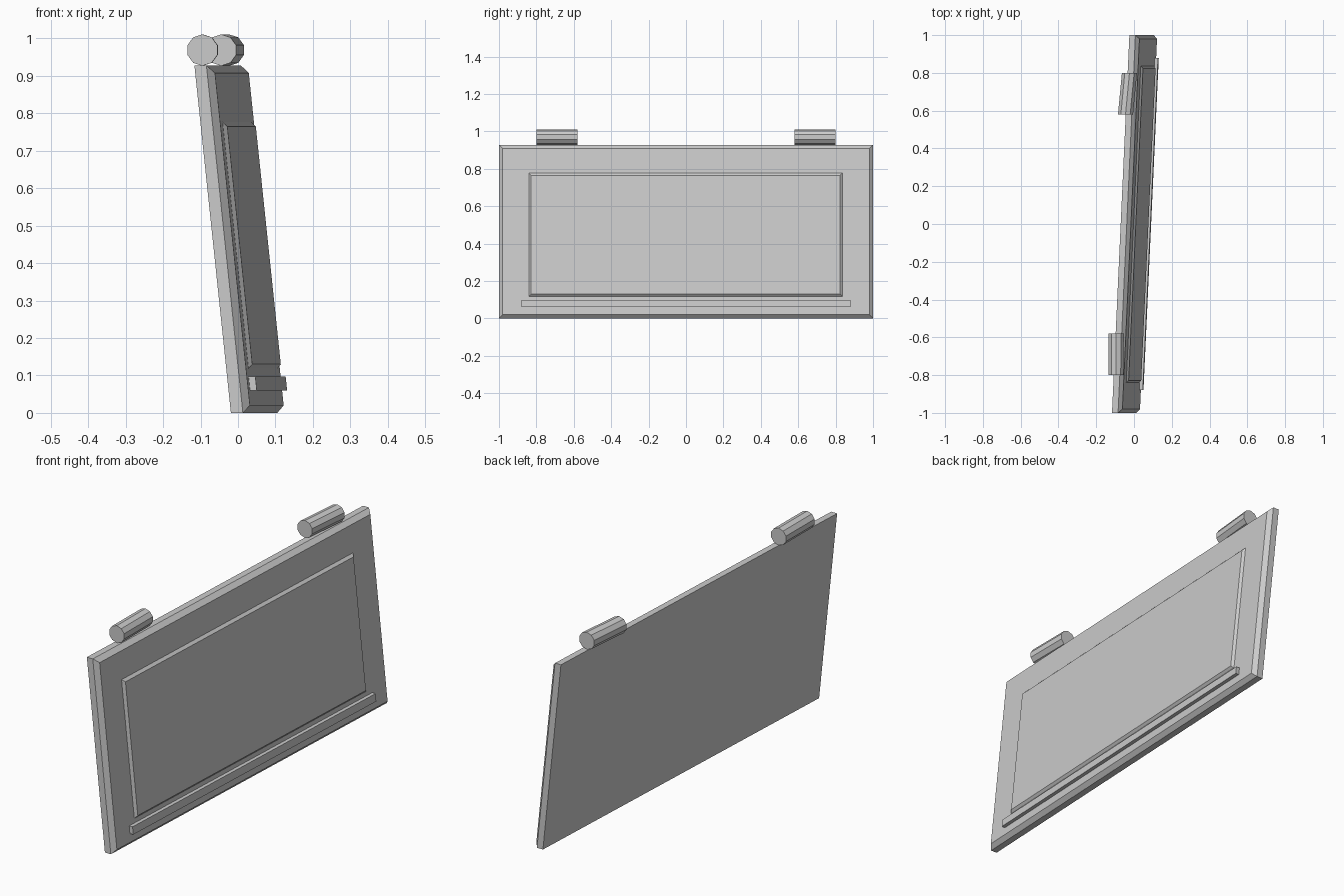
import bpy, bmesh, math
from mathutils import Vector

if "Cube" in bpy.data.objects:
    bpy.data.objects.remove(bpy.data.objects["Cube"])

LEAN, YAW = 0.105, 0.046   # lean back per unit height, swing per unit width


def board_point(depth, y, z):
    """Point on the leaning board; depth is measured from its back face."""
    return Vector((-0.019 + depth + YAW * (y + 1) - LEAN * z, y, z))


def make_object(name, bm):
    bmesh.ops.recalc_face_normals(bm, faces=bm.faces[:])
    mesh = bpy.data.meshes.new(name)
    bm.to_mesh(mesh)
    bm.free()
    obj = bpy.data.objects.new(name, mesh)
    bpy.context.collection.objects.link(obj)
    return obj


def loft(name, rings):
    """Bridge matching rings of points and cap both ends."""
    bm = bmesh.new()
    loops = [[bm.verts.new(p) for p in ring] for ring in rings]
    n = len(loops[0])
    for a, b in zip(loops, loops[1:]):
        for i in range(n):
            j = (i + 1) % n
            bm.faces.new((a[i], a[j], b[j], b[i]))
    bm.faces.new(loops[0][::-1])
    bm.faces.new(loops[-1])
    return make_object(name, bm)


def plate(name, y0, y1, z0, z1, steps):
    """Rectangular plate; steps are (depth, inset) pairs."""
    loft(name, [[board_point(d, y, z) for y, z in (
        (y0 + s, z0 + s), (y1 - s, z0 + s), (y1 - s, z1 - s), (y0 + s, z1 - s))]
        for d, s in steps])


def hinge(name, y0, x0, y1, x1, sides=10, radius=0.042, z=0.969):
    """Ten-sided barrel between two end centres."""
    loft(name, [[Vector((x + radius * math.sin(2 * math.pi * i / sides), y,
                         z + radius * math.cos(2 * math.pi * i / sides)))
                 for i in range(sides)] for y, x in ((y0, x0), (y1, x1))])


# Main board with chamfered front edge
plate("board", -1, 1, 0, 0.928, [(0, 0), (0.032, 0), (0.052, 0.02)])
# Raised centre panel
plate("raised_panel", -0.84, 0.836, 0.118, 0.777, [(0.045, 0), (0.052, 0), (0.063, 0.012)])
# Lower trim bar
plate("trim_bar", -0.88, 0.88, 0.06, 0.097, [(0.045, 0), (0.07, 0)])
# Hinge barrels on the top edge
hinge("hinge_near", -0.80, -0.095, -0.58, -0.094)
hinge("hinge_far", 0.58, -0.045, 0.80, -0.024)
